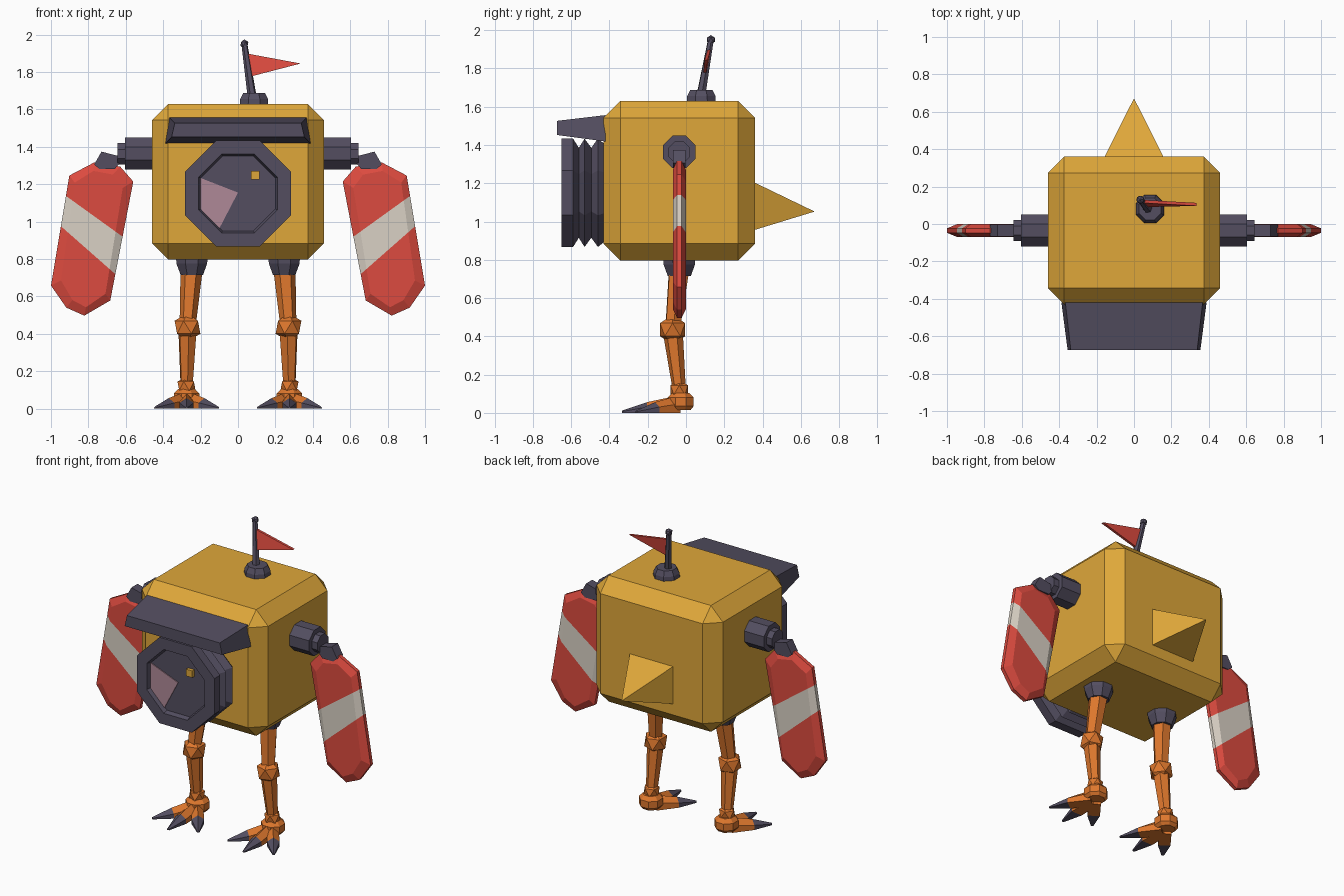
import bpy, bmesh
from math import pi, cos, sin, radians
from mathutils import Vector, Matrix

cube = bpy.data.objects.get("Cube")
if cube:
    bpy.data.objects.remove(cube)


def material(name, rgb):
    m = bpy.data.materials.new(name)
    m.use_nodes = True
    m.diffuse_color = (*rgb, 1)
    m.node_tree.nodes["Principled BSDF"].inputs["Base Color"].default_value = (*rgb, 1)
    return m


YELLOW = material("mustard yellow", (0.74, 0.39, 0.042))
DARK = material("dark slate", (0.087, 0.076, 0.118))
RED = material("warm red", (0.72, 0.07, 0.05))
CREAM = material("cream", (0.70, 0.64, 0.56))
ORANGE = material("leg orange", (0.73, 0.185, 0.026))
PINK = material("dusty pink", (0.43, 0.25, 0.31))
MID_Y = -0.035


def finish(name, bm, mats, mirror=False):
    bmesh.ops.recalc_face_normals(bm, faces=bm.faces)
    mesh = bpy.data.meshes.new(name)
    bm.to_mesh(mesh)
    bm.free()
    for m in mats:
        mesh.materials.append(m)
    ob = bpy.data.objects.new(name, mesh)
    bpy.context.collection.objects.link(ob)
    if mirror:
        ob.modifiers.new("Mirror", "MIRROR").use_mirror_merge = False
    return ob


def add_loft(bm, rings, bands=None):
    """Skin a list of equal rings and cap both ends."""
    rows = [[bm.verts.new(p) for p in ring] for ring in rings]
    n = len(rows[0])
    for k in range(len(rows) - 1):
        for i in range(n):
            j = (i + 1) % n
            f = bm.faces.new((rows[k][i], rows[k][j], rows[k + 1][j], rows[k + 1][i]))
            f.material_index = bands[k] if bands else 0
    bm.faces.new(rows[0])
    bm.faces.new(rows[-1]).material_index = bands[-1] if bands else 0


def loft(name, rings, mat, mirror=False):
    bm = bmesh.new()
    add_loft(bm, rings)
    return finish(name, bm, [mat], mirror)


def lathe(name, start, direction, profile, sides, mat, mirror=False):
    """Turn (distance, flat radius) pairs around an axis."""
    turn = Vector(direction).to_track_quat("Z", "Y")
    rings = []
    for d, r in profile:
        r /= cos(pi / sides)
        angles = [2 * pi * (i + 0.5) / sides for i in range(sides)]
        rings.append([Vector(start) + turn @ Vector((r * cos(a), r * sin(a), d)) for a in angles])
    return loft(name, rings, mat, mirror)


def rod(name, a, b, r1, r2, sides, mat, mirror=False):
    axis = Vector(b) - Vector(a)
    return lathe(name, a, axis, [(0, r1), (axis.length, r2)], sides, mat, mirror)


def ball(name, centre, radius, mat, mirror=False):
    bm = bmesh.new()
    bmesh.ops.create_icosphere(bm, subdivisions=1, radius=radius, matrix=Matrix.Translation(centre))
    return finish(name, bm, [mat], mirror)


def box(name, centre, size, mat, bevel=0):
    bm = bmesh.new()
    bmesh.ops.create_cube(bm, size=1, matrix=Matrix.Translation(centre) @ Matrix.Diagonal((*size, 1)))
    if bevel:
        bmesh.ops.bevel(bm, geom=bm.edges[:], offset=bevel, segments=1, affect="EDGES")
    return finish(name, bm, [mat])


def slab(name, outline, y, half, mat, mirror=False):
    """Flat plate from an x, z outline."""
    return loft(name, [[(x, y + s * half, z) for x, z in outline] for s in (-1, 1)], mat, mirror)


# Body and pointed tail
box("body", (0, MID_Y, 1.213), (0.92, 0.79, 0.832), YELLOW, 0.087)
bm = bmesh.new()
base = [bm.verts.new((x, 0.355, z)) for x, z in ((-0.16, 0.955), (0.16, 0.955), (0.16, 1.205), (-0.16, 1.205))]
tip = bm.verts.new((0, 0.672, 1.052))
bm.faces.new(base)
for i in range(4):
    bm.faces.new((base[i], base[(i + 1) % 4], tip))
finish("tail", bm, [YELLOW])

# Brow above the eye
loft("brow", [[(-b, y, z0), (b, y, z0), (t, y, z1), (-t, y, z1)] for y, b, t, z0, z1 in
              ((-0.42, 0.388, 0.367, 1.418, 1.556), (-0.673, 0.355, 0.338, 1.452, 1.526))], DARK)

# Bellows eye with a recessed lens
lathe("eye", (0, -0.42, 1.15), (0, -1, 0),
      [(0, 0.25), (0.04, 0.283), (0.075, 0.235), (0.11, 0.283), (0.14, 0.235), (0.17, 0.283),
       (0.23, 0.283), (0.23, 0.21), (0.2, 0.2)], 8, DARK)
slab("lens_reflection", [(-0.2, 1.233), (0, 1.155), (-0.103, 0.957), (-0.2, 1.067)], -0.622, 0.003, PINK)
box("lens_spark", (0.093, -0.63, 1.248), (0.045, 0.025, 0.045), YELLOW)

# Antenna with pennant
foot, top = Vector((0.075, 0.08, 1.67)), Vector((0.034, 0.13, 1.95))
lathe("antenna_base", (0.086, 0.08, 1.62), (0, 0, 1), [(0, 0.076), (0.035, 0.074), (0.068, 0.058)], 8, DARK)
rod("antenna_pole", foot, top, 0.021, 0.014, 6, DARK)
ball("antenna_tip", top, 0.024, DARK)
flag = [foot.lerp(top, 0.82), foot.lerp(top, 0.37), Vector((0.335, 0.105, 1.845))]
loft("pennant", [[p + Vector((0, s, 0)) for p in flag] for s in (-0.008, 0.008)], RED)

# Shoulders
lathe("shoulder", (0.44, MID_Y, 1.364), (1, 0, 0), [(0, 0.085), (0.163, 0.085)], 8, DARK, True)
lathe("shoulder_joint", (0.59, MID_Y, 1.362), (1, 0, 0), [(0, 0.057), (0.053, 0.057)], 8, DARK, True)
slab("wing_stem", [(0.638, 1.35), (0.73, 1.374), (0.769, 1.305), (0.74, 1.28), (0.66, 1.28), (0.635, 1.31)],
     MID_Y, 0.032, DARK, True)

# Wings: bevelled paddles with a slanted cream band
outline = [(0.56, 1.214), (0.63, 1.294), (0.769, 1.316), (0.902, 1.246),
           (1.0, 0.658), (0.918, 0.54), (0.822, 0.497), (0.683, 0.578)]
cx, cz = 0.785, 0.905
inner = [(cx + (x - cx) * 0.75, cz + (z - cz) * 0.89) for x, z in outline]
bm = bmesh.new()
add_loft(bm, [[(x, MID_Y + dy, z) for x, z in shape] for dy, shape in
              ((-0.034, inner), (-0.012, outline), (0.012, outline), (0.034, inner))])
cuts = [(Vector((0.757, 0, 1.02)), Vector((-0.72, 0, 1))), (Vector((0.79, 0, 0.837)), Vector((-0.88, 0, 1)))]
for point, normal in cuts:
    bmesh.ops.bisect_plane(bm, geom=bm.verts[:] + bm.edges[:] + bm.faces[:], plane_co=point, plane_no=normal)
for f in bm.faces:
    above = [(f.calc_center_median() - p).dot(n) > 0 for p, n in cuts]
    f.material_index = int(above[1] and not above[0])
finish("wing", bm, [RED, CREAM], True)

# Legs
hip, knee, ankle = (0.247, MID_Y, 0.76), (0.27, -0.07, 0.435), (0.275, MID_Y, 0.12)
lathe("hip_socket", (0.247, MID_Y, 0.82), (0, 0, -1), [(0, 0.085), (0.045, 0.082), (0.105, 0.06)], 8, DARK, True)
rod("upper_leg", hip, knee, 0.052, 0.037, 6, ORANGE, True)
ball("knee", knee, 0.077, ORANGE, True)
rod("lower_leg", knee, ankle, 0.046, 0.03, 6, ORANGE, True)
ball("ankle", ankle, 0.054, ORANGE, True)

# Feet: chamfered heel and three clawed toes
lathe("heel", (0.275, -0.028, 0), (0, 0, 1), [(0.015, 0.052), (0.035, 0.068), (0.08, 0.068), (0.104, 0.045)],
      8, ORANGE, True)
for label, angle, length in (("inner", -36, 0.285), ("middle", 0, 0.305), ("outer", 36, 0.285)):
    turn = Matrix.Translation((0.275, -0.03, 0)) @ Matrix.Rotation(radians(angle), 4, "Z")
    rings = []
    for t, w, h in ((0.08, 0.034, 0.088), (0.57, 0.038, 0.056), (1, 0.007, 0.012)):
        section = ((-w, 0), (w, 0), (w, h * 0.55), (0, h), (-w, h * 0.55))
        rings.append([turn @ Vector((x, -t * length, z)) for x, z in section])
    bm = bmesh.new()
    add_loft(bm, rings, [0, 1])
    finish(label + "_toe", bm, [ORANGE, DARK], True)
